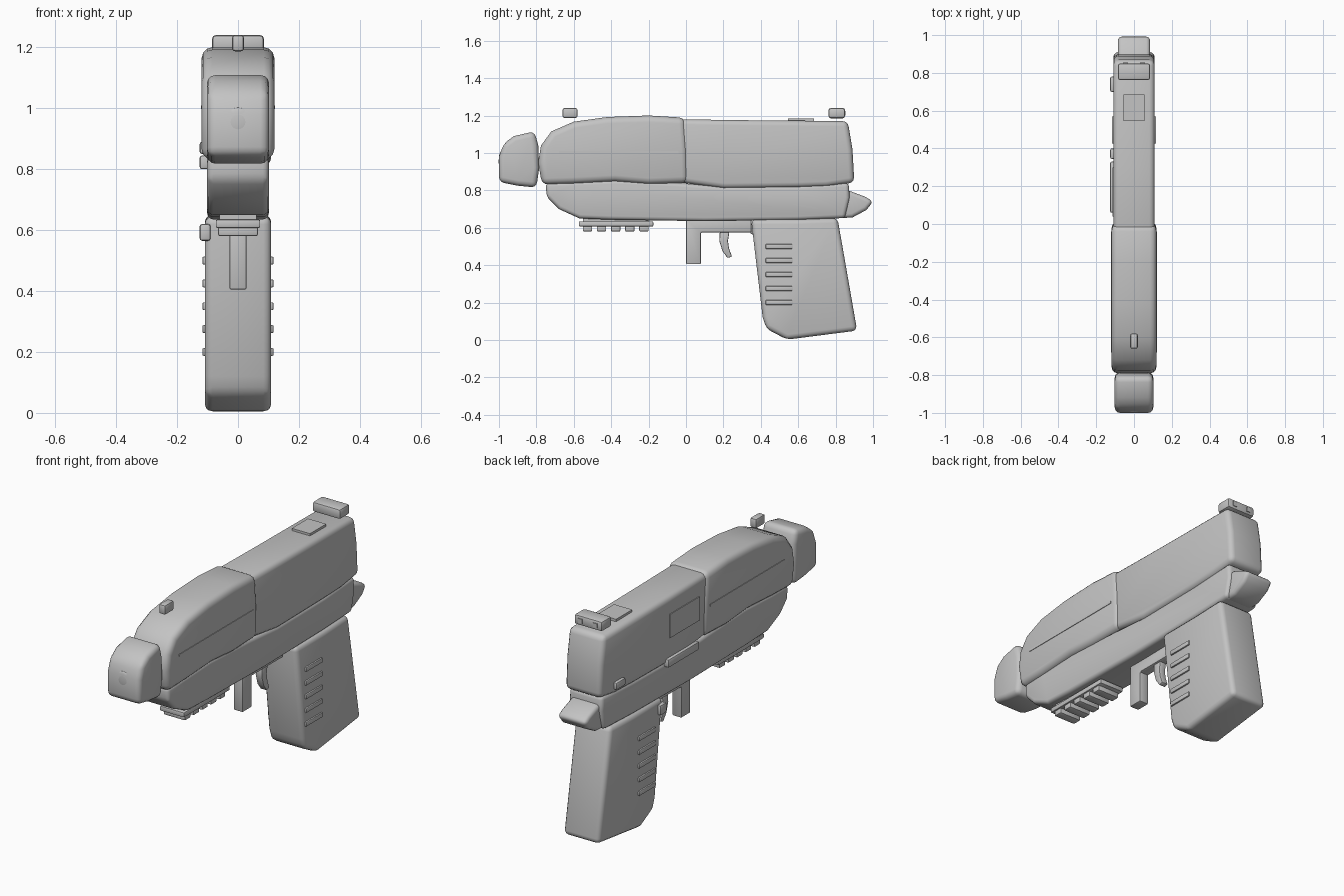
import bpy, bmesh, math
from mathutils import Vector

if "Cube" in bpy.data.objects:
    bpy.data.objects.remove(bpy.data.objects["Cube"])

grey = bpy.data.materials.new("plain_grey")
grey.diffuse_color = (0.55, 0.55, 0.55, 1)
grey.use_nodes = True
grey.node_tree.nodes["Principled BSDF"].inputs["Base Color"].default_value = grey.diffuse_color


def finish(name, bm, bevel=0.0, segments=3):
    """Round the sharp edges, then make a smooth shaded object."""
    bmesh.ops.recalc_face_normals(bm, faces=bm.faces)
    if bevel:
        sharp = [e for e in bm.edges if e.calc_face_angle(0) > math.radians(32)]
        bmesh.ops.bevel(bm, geom=sharp, offset=bevel, segments=segments,
                        profile=0.5, affect='EDGES', clamp_overlap=True)
    mesh = bpy.data.meshes.new(name)
    bm.to_mesh(mesh)
    bm.free()
    mesh.materials.append(grey)
    ob = bpy.data.objects.new(name, mesh)
    bpy.context.collection.objects.link(ob)
    bpy.ops.object.select_all(action='DESELECT')
    ob.select_set(True)
    bpy.context.view_layer.objects.active = ob
    bpy.ops.object.shade_smooth_by_angle(angle=math.radians(32))
    return ob


def slab(name, half, points, bevel, segments=3):
    """Side outline (y, z) extruded across x."""
    bm = bmesh.new()
    face = bm.faces.new([bm.verts.new((-half, y, z)) for y, z in points])
    out = bmesh.ops.extrude_face_region(bm, geom=[face])
    moved = [v for v in out["geom"] if isinstance(v, bmesh.types.BMVert)]
    bmesh.ops.translate(bm, verts=moved, vec=(2 * half, 0, 0))
    return finish(name, bm, bevel, segments)


def box(name, x, y, z, bevel=0.0):
    """Box from (min, max) ranges."""
    bm = bmesh.new()
    bmesh.ops.create_cube(bm, size=1)
    for v in bm.verts:
        v.co = Vector([(a + b) / 2 + c * (b - a) for c, (a, b) in zip(v.co, (x, y, z))])
    return finish(name, bm, bevel, 2)


# Main body
slab("muzzle", 0.102, [(-1, .845), (-1, .98), (-.975, 1.05), (-.92, 1.09), (-.81, 1.115),
                       (-.79, 1.04), (-.785, .92), (-.80, .815), (-.90, .825)], 0.028)
slab("front_slide", 0.119, [(-.79, .95), (-.775, 1.04), (-.72, 1.115), (-.60, 1.167), (-.42, 1.192),
                            (-.20, 1.2), (-.005, 1.188), (.008, 1.02), (.012, .84), (-.20, .832),
                            (-.38, .847), (-.60, .835), (-.77, .83)], 0.034)
slab("rear_slide", 0.109, [(-.05, 1.18), (.30, 1.175), (.865, 1.17), (.89, 1.02), (.9, .842),
                           (.75, .82), (.60, .815), (.20, .81), (-.05, .845)], 0.028)
slab("frame", 0.101, [(-.75, .84), (-.745, .765), (-.68, .70), (-.57, .65), (-.40, .643),
                      (.10, .635), (.60, .642), (.85, .652), (.875, .76), (.87, .84),
                      (.60, .825), (.20, .82), (-.05, .84), (-.38, .855), (-.60, .845)], 0.02)
slab("tail", 0.085, [(.80, .65), (.89, .655), (.965, .695), (1.0, .74), (.96, .765),
                     (.88, .795), (.80, .80)], 0.02)
slab("grip", 0.109, [(.348, .645), (.60, .645), (.81, .652), (.915, .05),
                     (.54, .002), (.43, .06), (.41, .12)], 0.026)

# Bore dome on the muzzle face
bm = bmesh.new()
bmesh.ops.create_uvsphere(bm, u_segments=32, v_segments=16, radius=0.047)
for v in bm.verts:
    v.co = Vector((v.co.x, v.co.y * 0.2 - 0.992, v.co.z + 0.955))
finish("bore", bm)

# Trigger and its guard
slab("trigger_guard", 0.028, [(0, .645), (0, .405), (.08, .405), (.08, .575),
                              (.35, .575), (.35, .645)], 0.006, 2)
slab("trigger", 0.02, [(.18, .575), (.178, .53), (.195, .475), (.222, .438), (.246, .445),
                       (.23, .49), (.224, .53), (.232, .575)], 0.006, 2)

# Accessory rail with teeth
box("rail", (-.073, .073), (-.573, -.175), (.607, .634), 0.005)
box("rail_mount", (-.06, .06), (-.55, -.20), (.63, .66))
for i in range(5):
    y = -.527 + i * 0.0755
    box("rail_tooth", (-.065, .065), (y - .025, y + .025), (.58, .612), 0.006)

# Grip ridges and slide lines on both sides
for side in (-1, 1):
    for i in range(5):
        z = 0.5 - i * 0.075
        box("grip_ridge", sorted((side * .10, side * .117)), (.425, .57),
            (z - .013, z + .013), 0.005)
    box("slide_line", sorted((side * .115, side * .122)), (-.68, -.04), (.997, 1.009))

# Sights
box("front_sight", (-.02, .02), (-.66, -.58), (1.187, 1.24), 0.01)
box("rear_sight", (-.085, .085), (.762, .85), (1.185, 1.24), 0.012)
for x in (-.045, .045):
    box("sight_dot", (x - .012, x + .012), (.846, .854), (1.2, 1.225))

# Top plate and left side controls
box("top_plate", (-.055, .055), (.545, .685), (1.165, 1.185))
box("side_panel", (-.113, -.10), (.04, .30), (.95, 1.08))
box("slide_catch", (-.126, -.09), (.06, .33), (.80, .845), 0.008)
box("safety_lever", (-.126, -.09), (.70, .78), (.85, .89), 0.008)
box("release_button", (-.126, -.09), (.345, .40), (.565, .62), 0.008)
